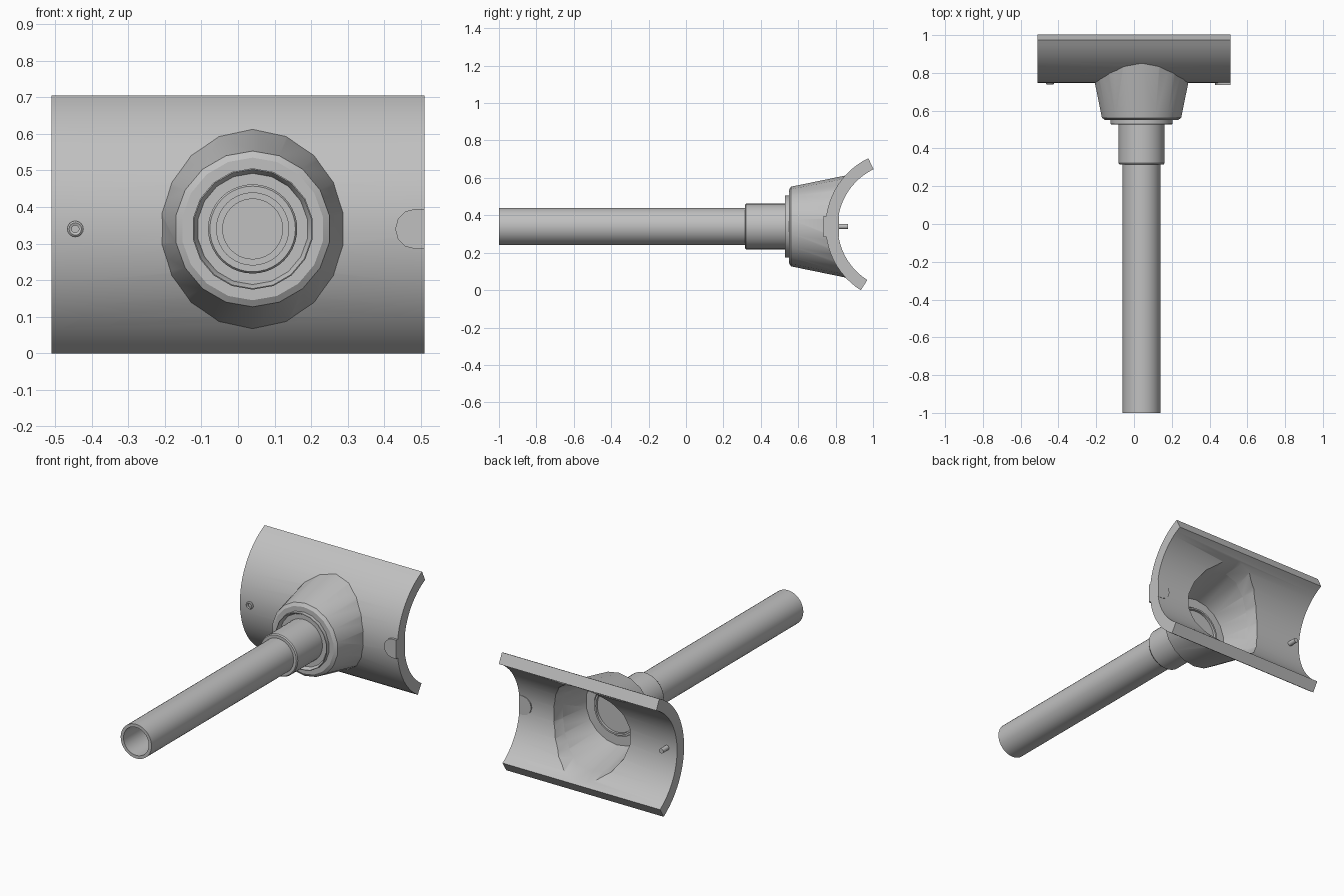
import bpy, bmesh, math
from mathutils import Vector

if "Cube" in bpy.data.objects:
    bpy.data.objects.remove(bpy.data.objects["Cube"])

CX, CZ = 0.04, 0.34            # axis of the pipe
SY, SZ = 1.15, 0.341           # axis of the curved saddle
R_OUT, R_IN = 0.404, 0.339

grey = bpy.data.materials.new("plain_grey")
grey.diffuse_color = (0.53, 0.53, 0.53, 1)
grey.use_nodes = True
grey.node_tree.nodes["Principled BSDF"].inputs["Base Color"].default_value = grey.diffuse_color


def make(name, bm):
    bmesh.ops.recalc_face_normals(bm, faces=bm.faces)
    me = bpy.data.meshes.new(name)
    bm.to_mesh(me)
    bm.free()
    me.materials.append(grey)
    ob = bpy.data.objects.new(name, me)
    bpy.context.collection.objects.link(ob)
    return ob


def lathe(name, profile, sides, cx=CX, cz=CZ):
    """Revolve a closed (radius, y) profile round an axis along y."""
    bm = bmesh.new()
    rings = []
    for r, y in profile:
        if r == 0:
            rings.append([bm.verts.new((cx, y, cz))] * sides)
        else:
            rings.append([bm.verts.new((cx + r * math.sin(math.tau * i / sides), y,
                                        cz + r * math.cos(math.tau * i / sides)))
                          for i in range(sides)])
    for a, b in zip(rings, rings[1:] + rings[:1]):
        if a[0] is a[1] and b[0] is b[1]:
            continue
        for i in range(sides):
            j = (i + 1) % sides
            quad = list(dict.fromkeys((a[i], a[j], b[j], b[i])))
            bm.faces.new(quad)
    return make(name, bm)


def prism(name, points, direction):
    """Extrude a planar outline."""
    bm = bmesh.new()
    face = bm.faces.new([bm.verts.new(p) for p in points])
    new = bmesh.ops.extrude_face_region(bm, geom=[face])["geom"]
    bmesh.ops.translate(bm, vec=Vector(direction),
                        verts=[v for v in new if isinstance(v, bmesh.types.BMVert)])
    return make(name, bm)


def cut(ob, cutter):
    mod = ob.modifiers.new("cut", 'BOOLEAN')
    mod.operation, mod.solver, mod.object = 'DIFFERENCE', 'EXACT', cutter
    bpy.context.view_layer.update()
    dg = bpy.context.evaluated_depsgraph_get()
    me = bpy.data.meshes.new_from_object(ob.evaluated_get(dg))
    ob.modifiers.clear()
    ob.data = me
    bpy.data.objects.remove(cutter)


def arc(r, a0, a1, n, x):
    return [(x, SY - r * math.cos(a), SZ + r * math.sin(a))
            for a in (a0 + (a1 - a0) * i / n for i in range(n + 1))]


# Curved saddle plate with a flared opening
lo, hi = math.radians(-57.8), math.radians(64.3)
saddle = prism("saddle", arc(R_OUT, lo, hi, 24, -0.51) + arc(R_IN, hi, lo, 24, -0.51),
               (1.02, 0, 0))
cut(saddle, lathe("opening_cutter", [(0, 0.60), (0.207, 0.60), (0.285, 0.98), (0, 0.98)], 18))

# Flared collar, trimmed to the saddle's curve
collar = lathe("collar", [(0.149, 0.565), (0.153, 0.545), (0.163, 0.528), (0.166, 0.53),
                          (0.166, 0.55), (0.195, 0.55), (0.213, 0.562), (0.2865, 0.92),
                          (0.2727, 0.92), (0.203, 0.58), (0.149, 0.58)], 18)
cut(collar, prism("trim_cutter", arc(0.395, 0, math.tau * 63 / 64, 63, -0.8), (1.6, 0, 0)))

# Sleeve with a small seating flange
sleeve = lathe("sleeve", [(0.09, 0.315), (0.117, 0.315), (0.122, 0.322), (0.122, 0.55),
                          (0.152, 0.55), (0.152, 0.573), (0.135, 0.573), (0.135, 0.60),
                          (0.125, 0.60), (0.125, 0.585), (0, 0.585), (0, 0.56), (0.09, 0.56)], 40)

# Long hollow pipe
pipe = lathe("pipe", [(0.082, -1), (0.1, -1), (0.1, 0.56), (0.082, 0.56)], 40)

# Small hollow pin through the saddle
pin = lathe("pin", [(0.01, 0.741), (0.017, 0.738), (0.022, 0.742), (0.022, 0.76), (0.014, 0.765),
                    (0.014, 0.865), (0, 0.865), (0, 0.77), (0.01, 0.77)], 16, -0.445)

# Rounded locating tab at the end of the saddle
outline = [(0.51, 0.735, CZ - 0.055)]
for i in range(7):
    a = math.radians(-90 - 30 * i)
    outline.append((0.485 + 0.055 * math.cos(a), 0.735, CZ + 0.055 * math.sin(a)))
outline.append((0.51, 0.735, CZ + 0.055))
tab = prism("locating_tab", outline, (0, 0.083, 0))

for ob in (saddle, collar, sleeve, pipe, pin, tab):
    bpy.ops.object.select_all(action='DESELECT')
    ob.select_set(True)
    bpy.context.view_layer.objects.active = ob
    bpy.ops.object.shade_smooth_by_angle(angle=math.radians(30))
